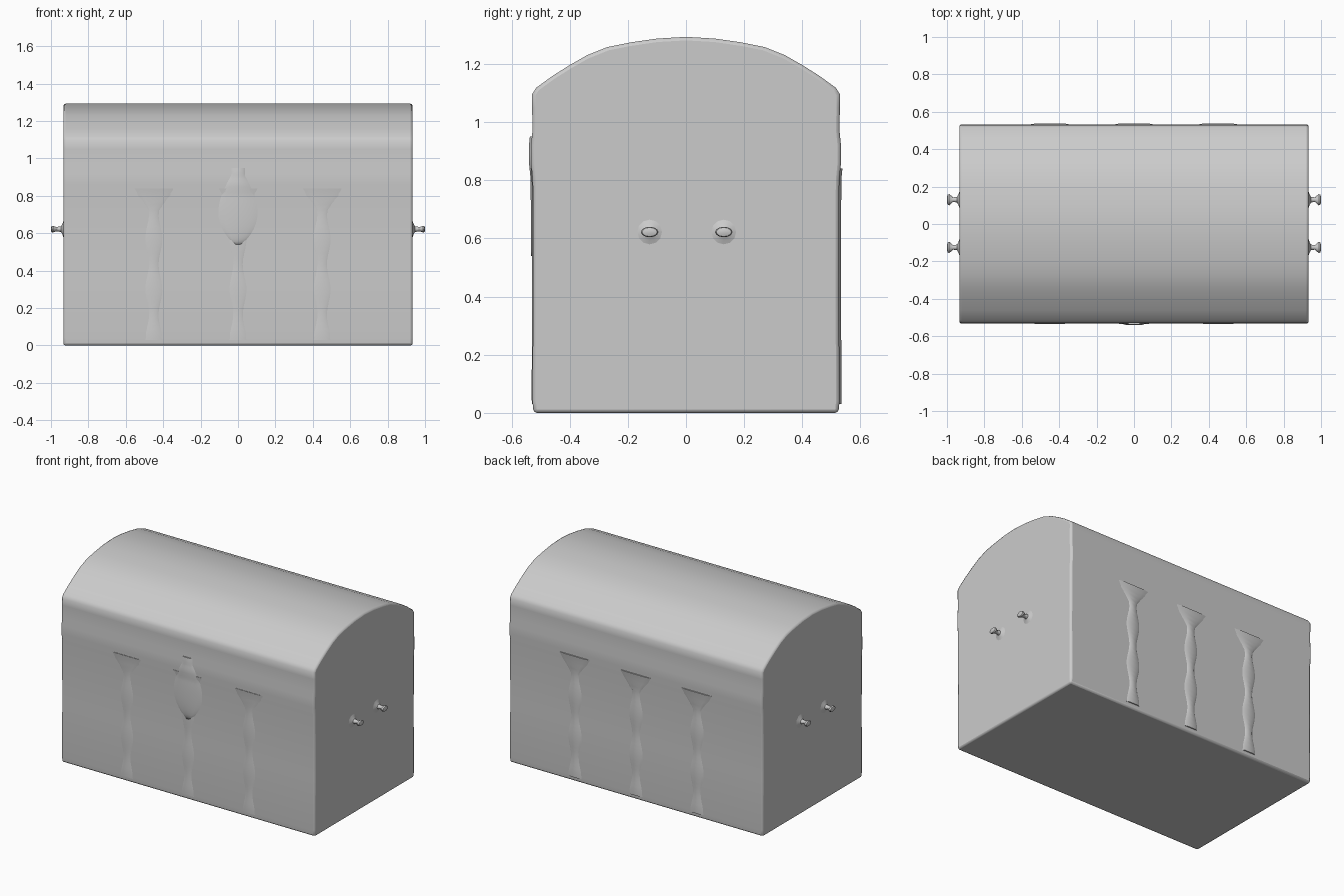
import bpy, bmesh, math

if "Cube" in bpy.data.objects:
    bpy.data.objects.remove(bpy.data.objects["Cube"])

grey = bpy.data.materials.new("plain_grey")
grey.use_nodes = True
COLOR = (0.6, 0.6, 0.6, 1)
grey.diffuse_color = COLOR
grey.node_tree.nodes["Principled BSDF"].inputs["Base Color"].default_value = COLOR

HALF = 0.934   # half length of the chest


def make_object(name, bm, angle=40):
    bmesh.ops.recalc_face_normals(bm, faces=bm.faces)
    mesh = bpy.data.meshes.new(name)
    bm.to_mesh(mesh)
    bm.free()
    mesh.materials.append(grey)
    obj = bpy.data.objects.new(name, mesh)
    bpy.context.collection.objects.link(obj)
    bpy.ops.object.select_all(action='DESELECT')
    bpy.context.view_layer.objects.active = obj
    obj.select_set(True)
    bpy.ops.object.shade_smooth_by_angle(angle=math.radians(angle))
    return obj


# Chest shell: half cross-section (y, z), from the base up to the crown
half = [(0.524, 0), (0.528, 0.04), (0.526, 0.4), (0.527, 0.80), (0.533, 0.86),
        (0.533, 0.92), (0.528, 0.97), (0.529, 1.05), (0.53, 1.095), (0.515, 1.118),
        (0.46, 1.158), (0.40, 1.196), (0.34, 1.23), (0.27, 1.258), (0.19, 1.274),
        (0.10, 1.287), (0, 1.293)]
profile = half + [(-y, z) for y, z in reversed(half[:-1])]
bm = bmesh.new()
face = bm.faces.new([bm.verts.new((-HALF, y, z)) for y, z in profile])
ext = bmesh.ops.extrude_face_region(bm, geom=[face], use_keep_orig=True)
new_verts = [v for v in ext["geom"] if isinstance(v, bmesh.types.BMVert)]
bmesh.ops.translate(bm, verts=new_verts, vec=(2 * HALF, 0, 0))
chest = make_object("chest_shell", bm)
bevel = chest.modifiers.new("soft_edges", 'BEVEL')
bevel.width, bevel.segments, bevel.limit_method = 0.012, 2, 'ANGLE'
bevel.angle_limit = math.radians(50)


def wall(z):
    """Depth of the shell wall at a height below the lid."""
    for (y0, z0), (y1, z1) in zip(half, half[1:]):
        if z0 <= z <= z1:
            return y0 + (y1 - y0) * (z - z0) / (z1 - z0)


def plate(name, x, side, low, high, width, lift, rows=28):
    """Softly raised plate on the front (-1) or back (1) wall."""
    bm = bmesh.new()
    grid = []
    for i in range(rows + 1):
        t = i / rows
        z = low + (high - low) * t
        w, y = width(t), wall(z)
        grid.append([bm.verts.new((x + w * u, side * (y + h), z))
                     for u, h in ((-1, -0.002), (-0.6, lift), (0.6, lift), (1, -0.002))])
    for a, b in zip(grid, grid[1:]):
        for j in range(3):
            bm.faces.new((a[j], a[j + 1], b[j + 1], b[j]))
    bm.faces.new(grid[0])
    bm.faces.new(grid[-1])
    make_object(name, bm, 60)


def strap_width(t):
    # Wavy strap that spreads where it meets the lid band
    return 0.042 + 0.012 * math.cos(t * 6 * math.pi) + 0.07 * max(0, t - 0.85) / 0.15


def lock_width(t):
    # Pointed shield, narrowing again towards the lid
    return 0.015 + 0.1 * (math.sin(math.pi * t ** 0.8) if t < 0.9 else 0.25)


for x, label in ((-0.45, "right"), (0, "middle"), (0.45, "left")):
    plate("front_strap_" + label, x, -1, 0.03, 0.84, strap_width, 0.003)
    plate("back_strap_" + label, x, 1, 0.03, 0.84, strap_width, 0.007)
plate("lock_plate", 0, -1, 0.54, 0.95, lock_width, 0.007)


# Handle pegs: turned stems with flared feet and flattened knobs
def peg(name, side, y):
    outline = [(0.055, -0.004), (0.03, 0.004), (0.015, 0.012), (0.012, 0.034),
               (0.022, 0.044), (0.03, 0.054), (0.026, 0.063), (0.012, 0.066)]
    bm = bmesh.new()
    rings = []
    for r, d in outline:
        flat = 0.6 if d > 0.04 else 1
        rings.append([bm.verts.new((side * (HALF + d), y + r * math.cos(a),
                                    0.622 + r * flat * math.sin(a)))
                      for a in (k * math.pi / 6 for k in range(12))])
    for a, b in zip(rings, rings[1:]):
        for k in range(12):
            n = (k + 1) % 12
            bm.faces.new((a[k], a[n], b[n], b[k]))
    bm.faces.new(rings[0])
    bm.faces.new(rings[-1])
    make_object(name, bm)


for side, label in ((-1, "right"), (1, "left")):
    peg(label + "_front_peg", side, -0.125)
    peg(label + "_back_peg", side, 0.13)
